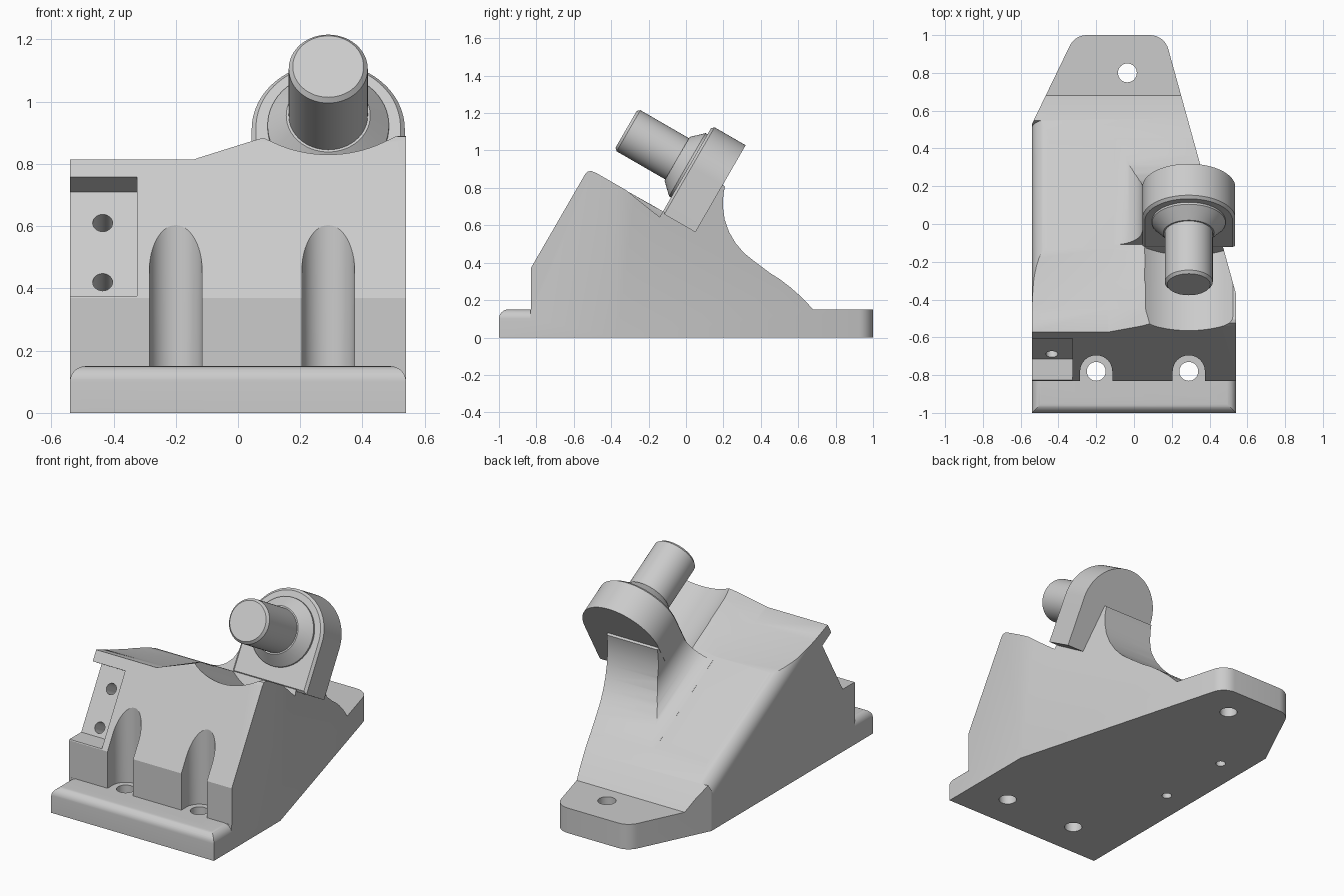
import bpy, bmesh, math
from mathutils import Matrix, Vector

if "Cube" in bpy.data.objects:
    bpy.data.objects.remove(bpy.data.objects["Cube"])

grey = bpy.data.materials.new("light_grey")
grey.use_nodes = True
grey.diffuse_color = (0.6, 0.6, 0.6, 1)
grey.node_tree.nodes["Principled BSDF"].inputs["Base Color"].default_value = (0.6, 0.6, 0.6, 1)

# Frames: PLAN takes (x, y), SIDE takes (y, z), FRONT takes (z, x); PIN follows the tilted pin axis
PLAN = Matrix()
SIDE = Matrix(((0, 0, 1, 0), (1, 0, 0, 0), (0, 1, 0, 0), (0, 0, 0, 1)))
FRONT = SIDE @ SIDE
PIN = Matrix.Translation((0.29, 0.0175, 0.918)) @ Matrix.Rotation(math.radians(60), 4, 'X')
W = 0.54
PLANE = -0.281   # sloping top of the body, in the pin frame


def arc(cx, cy, r, a0, a1, n=10):
    return [(cx + r * math.cos(math.radians(a0 + (a1 - a0) * i / n)),
             cy + r * math.sin(math.radians(a0 + (a1 - a0) * i / n))) for i in range(n + 1)]


def circle(cx, cy, r, n=48):
    return arc(cx, cy, r, 0, 360, n)[:-1]


def loft(name, sections, frame=PLAN, chamfer=0):
    """Solid through equal-length outlines given as (depth, points)."""
    bm = bmesh.new()
    rings = [[bm.verts.new(frame @ Vector((a, b, d))) for a, b in pts] for d, pts in sections]
    n = len(rings[0])
    for lower, upper in zip(rings, rings[1:]):
        for i in range(n):
            j = (i + 1) % n
            bm.faces.new((lower[i], lower[j], upper[j], upper[i]))
    bm.faces.new(rings[0])
    cap = bm.faces.new(rings[-1])
    bmesh.ops.recalc_face_normals(bm, faces=bm.faces)
    if chamfer:
        bmesh.ops.bevel(bm, geom=list(cap.edges), offset=chamfer, segments=1, affect='EDGES')
    mesh = bpy.data.meshes.new(name)
    bm.to_mesh(mesh)
    bm.free()
    mesh.materials.append(grey)
    obj = bpy.data.objects.new(name, mesh)
    bpy.context.collection.objects.link(obj)
    return obj


def prism(name, pts, lo, hi, frame=PLAN, chamfer=0):
    return loft(name, [(lo, pts), (hi, pts)], frame, chamfer)


def combine(obj, tool, operation='DIFFERENCE'):
    tool.hide_render = True
    mod = obj.modifiers.new("cut", 'BOOLEAN')
    mod.operation, mod.solver, mod.object = operation, 'EXACT', tool
    bpy.context.view_layer.objects.active = obj
    bpy.ops.object.modifier_apply(modifier=mod.name)
    bpy.data.objects.remove(tool)


def footprint():
    pts = [(-W, -1), (W, -1), (W, -0.37)]
    pts += arc(0.085, 0.9, 0.1, 15, 90, 8) + arc(-0.25, 0.9, 0.1, 90, 153, 8) + [(-W, 0.53)]
    return prism("footprint", pts, -0.1, 1.5)


# Body: side profile with front lip, sloping top and rear tongue
profile = [(-1, 0)] + arc(-0.95, 0.1, 0.05, 180, 90, 8)
profile += [(-0.83, 0.15), (-0.83, 0.37), (-0.54, 0.872), (-0.525, 0.888), (-0.505, 0.89), (-0.48, 0.88),
            (0.38, 0.384), (0.44, 0.35), (0.5, 0.313), (0.56, 0.267), (0.62, 0.214), (0.68, 0.15),
            (1.05, 0.15), (1.05, 0)]
body = prism("body", profile, -0.6, 0.6, SIDE)
combine(body, footprint(), 'INTERSECT')

# Rounded ends of the front lip
for s in (-1, 1):
    pts = [(z, s * x) for z, x in arc(0.1, W - 0.05, 0.05, 0, 90)]
    pts += [(0.1, s * 0.6), (0.2, s * 0.6), (0.2, s * (W - 0.05))]
    combine(body, prism("lip_rounder", pts, -1.1, -0.831, FRONT))

# Rounded long edge of the sloping top
r = 0.09
pts = arc(-0.83 + r, PLANE - r, r, 180, 90) + [(-0.83 + r, 0), (-0.95, 0), (-0.95, PLANE - r)]
combine(body, prism("edge_rounder", pts, -0.78, 0.65, PIN))

# Lowered ridge that ramps up towards the pin
low = [(-0.7, 0.815), (-0.57, 0.815), (-0.45, 0.768), (-0.3, 0.718), (-0.13, 0.675), (-0.1, 1.1), (-0.7, 1.1)]
high = [(-0.7, 0.9), (-0.57, 0.9), (-0.45, 0.873), (-0.3, 0.787), (-0.13, 0.688), (-0.1, 1.1), (-0.7, 1.1)]
combine(body, loft("ridge_cutter", [(-0.7, low), (-0.14, low), (0.1, high)], SIDE))

# Round clearance under the pin
combine(body, prism("clearance_cutter", circle(0, 0, 0.367, 96), 0, 0.8, PIN))

# Two screw grooves with holes in the lip, and the tongue hole
for x in (-0.2, 0.29):
    slot = arc(x, -0.78, 0.085, 0, 180, 24) + [(x - 0.085, -0.9), (x + 0.085, -0.9)]
    combine(body, prism("groove_cutter", slot, 0.15, 1, PLAN))
for x, y in ((-0.2, -0.78), (0.29, -0.78), (-0.035, 0.8)):
    combine(body, prism("hole_cutter", circle(x, y, 0.05, 32), -0.1, 0.3))

# Side notch with two blind holes in its sloping face
notch = [(-0.9, 0.375), (-0.715, 0.375), (-0.522, 0.71), (-0.605, 0.758), (-0.9, 0.928)]
combine(body, prism("notch_cutter", notch, -0.6, -0.325, SIDE))
for y, z in ((-0.579, 0.61), (-0.689, 0.42)):
    frame = Matrix.Translation((-0.435, y, z)) @ Matrix.Rotation(math.radians(60), 4, 'X')
    combine(body, prism("hole_cutter", circle(0, 0, 0.032, 24), -0.15, 0.05, frame))
# Small blind holes in the underside
for y in (-0.16, 0.32):
    combine(body, prism("hole_cutter", circle(-0.38, y, 0.028, 24), -0.1, 0.12))

# Lug plate carrying the pin
lug_outline = arc(0, 0, 0.246, 0, 180, 48) + [(-0.246, PLANE - 0.01), (0.246, PLANE - 0.01)]
lug = prism("lug", lug_outline, -0.206, 0, PIN, chamfer=0.014)

# Web behind the lug: flared outline, scooped at the back
outline = [(0.245, 0), (-0.245, 0)] + arc(-0.395, PLANE + 0.15, 0.15, 0, -90, 14)
outline += [(-0.395, -0.32), (0.245, -0.32)]
web = prism("web", outline, -0.75, -0.016, PIN)
scoop = [(-0.3, 0.2), (-0.3, 1.1), (0.3, 1.1), (0.24, 0.89), (0.215, 0.835), (0.2, 0.77), (0.197, 0.7),
         (0.207, 0.63), (0.23, 0.565), (0.265, 0.505), (0.31, 0.452), (0.37, 0.404), (0.46, 0.337), (0.46, 0.2)]
combine(web, prism("scoop_profile", scoop, -0.6, 0.7, SIDE), 'INTERSECT')
combine(web, footprint(), 'INTERSECT')

# Pin with conical collar and chamfered tip
steps = [(-0.05, 0.195), (0.012, 0.195), (0.075, 0.135), (0.075, 0.127), (0.375, 0.127), (0.39, 0.114)]
pin = loft("pin", [(d, circle(0, 0, rad, 64)) for d, rad in steps], PIN)

# Smooth shading with sharp edges kept
bpy.ops.object.select_all(action='DESELECT')
for obj in (body, lug, web, pin):
    obj.select_set(True)
bpy.context.view_layer.objects.active = body
bpy.ops.object.shade_smooth_by_angle(angle=math.radians(25))
